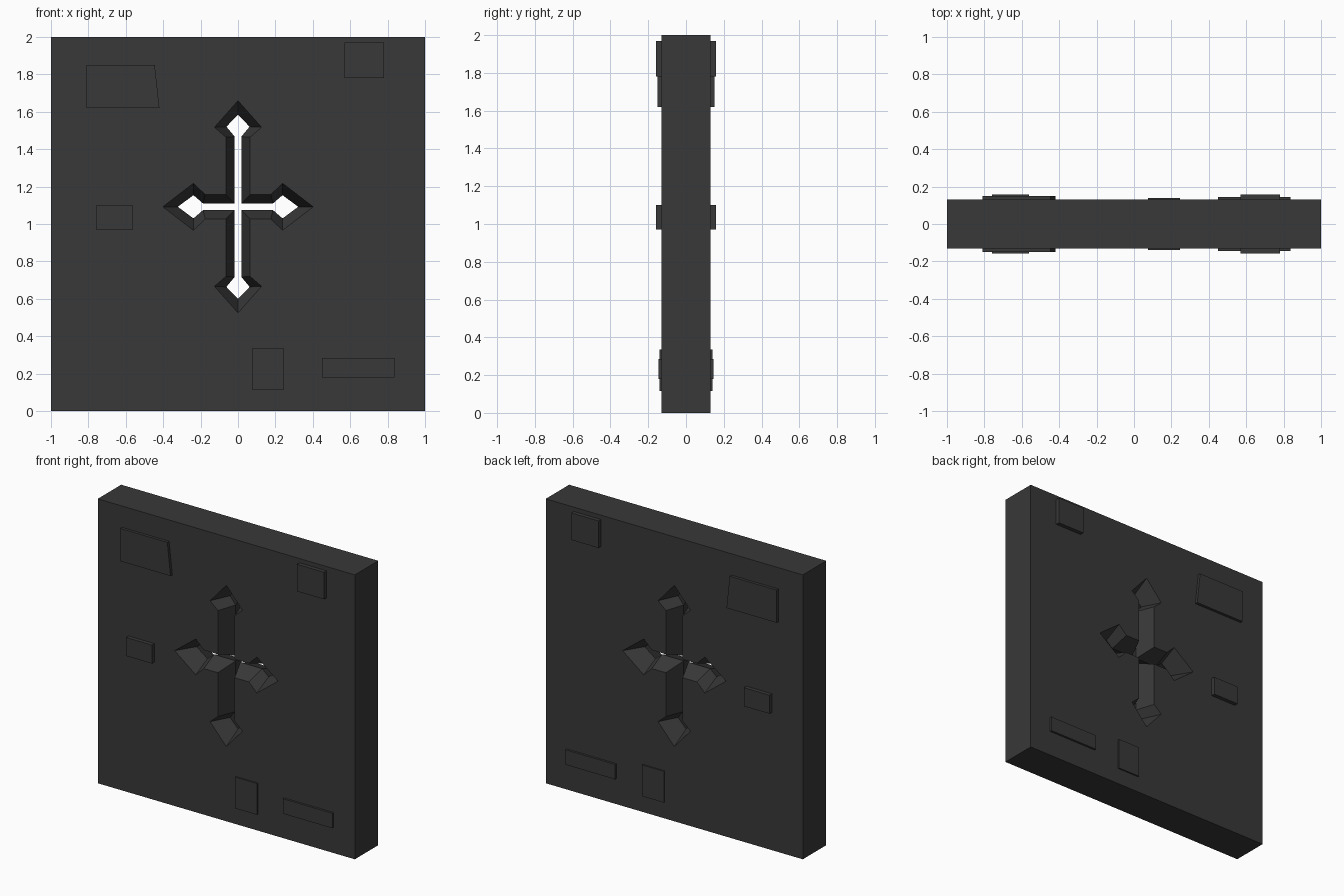
import bpy, bmesh
from mathutils import Vector

if "Cube" in bpy.data.objects:
    bpy.data.objects.remove(bpy.data.objects["Cube"])

stone = bpy.data.materials.new("dark grey stone")
stone.diffuse_color = (0.04, 0.04, 0.04, 1)
stone.use_nodes = True
stone.node_tree.nodes["Principled BSDF"].inputs["Base Color"].default_value = stone.diffuse_color

HALF_DEPTH = 0.13
CENTRE_Z = 1.092


def finish(bm, name):
    bmesh.ops.recalc_face_normals(bm, faces=bm.faces)
    mesh = bpy.data.meshes.new(name)
    bm.to_mesh(mesh)
    bm.free()
    mesh.materials.append(stone)
    obj = bpy.data.objects.new(name, mesh)
    bpy.context.collection.objects.link(obj)
    return obj


def cross_outline(w, h, horizontal, vertical):
    """Cross with pointed arm ends; each arm = (neck, widest, tip) distances."""
    pts = []
    for i, d in enumerate([(1, 0), (0, 1), (-1, 0), (0, -1)]):
        d = Vector(d)
        n = Vector((-d.y, d.x))
        neck, wide, tip = vertical if i % 2 else horizontal
        pts += [d * neck - n * w, d * wide - n * h, d * tip,
                d * wide + n * h, d * neck + n * w, (d + n) * w]
    return [(p.x, p.y + CENTRE_Z) for p in pts]


def ring(bm, pts, y):
    return [bm.verts.new((x, y, z)) for x, z in pts]


def bridge(bm, a, b):
    for i in range(len(a)):
        j = (i + 1) % len(a)
        bm.faces.new((a[i], a[j], b[j], b[i]))


def loop_edges(bm, vs):
    return [bm.edges.get((vs[i - 1], vs[i])) for i in range(len(vs))]


# Wall slab with a splayed cross-shaped slit narrowing to the mid plane
outer = cross_outline(0.065, 0.126, (0.175, 0.238, 0.402), (0.372, 0.425, 0.567))
inner = cross_outline(0.018, 0.062, (0.187, 0.238, 0.322), (0.375, 0.428, 0.492))
square = [(-1, 0), (1, 0), (1, 2), (-1, 2)]

bm = bmesh.new()
front_rim, back_rim = ring(bm, square, -HALF_DEPTH), ring(bm, square, HALF_DEPTH)
front_cut, back_cut = ring(bm, outer, -HALF_DEPTH), ring(bm, outer, HALF_DEPTH)
slit = ring(bm, inner, 0)
bridge(bm, front_rim, back_rim)
bridge(bm, front_cut, slit)
bridge(bm, slit, back_cut)
for rim, cut in ((front_rim, front_cut), (back_rim, back_cut)):
    bmesh.ops.triangle_fill(bm, use_beauty=True, use_dissolve=False,
                            edges=loop_edges(bm, rim) + loop_edges(bm, cut))
finish(bm, "wall_slab")


# Raised stone blocks that poke out of both faces of the wall
def block(name, x0, x1, z0, z1, reach, lean=0.0):
    pts = [(x0, z0), (x1, z0), (x1 - lean, z1), (x0, z1)]
    for side, s in (("front", -1), ("back", 1)):
        bm = bmesh.new()
        a, b = ring(bm, pts, s * HALF_DEPTH), ring(bm, pts, s * reach)
        bridge(bm, a, b)
        bm.faces.new(b)
        bm.faces.new(a)
        finish(bm, f"{name}_{side}")


block("large_block", -0.81, -0.42, 1.62, 1.85, 0.15, 0.025)
block("top_block", 0.57, 0.78, 1.78, 1.97, 0.158)
block("middle_block", -0.76, -0.56, 0.97, 1.10, 0.158)
block("upright_block", 0.075, 0.245, 0.115, 0.335, 0.14)
block("long_block", 0.45, 0.835, 0.18, 0.285, 0.145)
